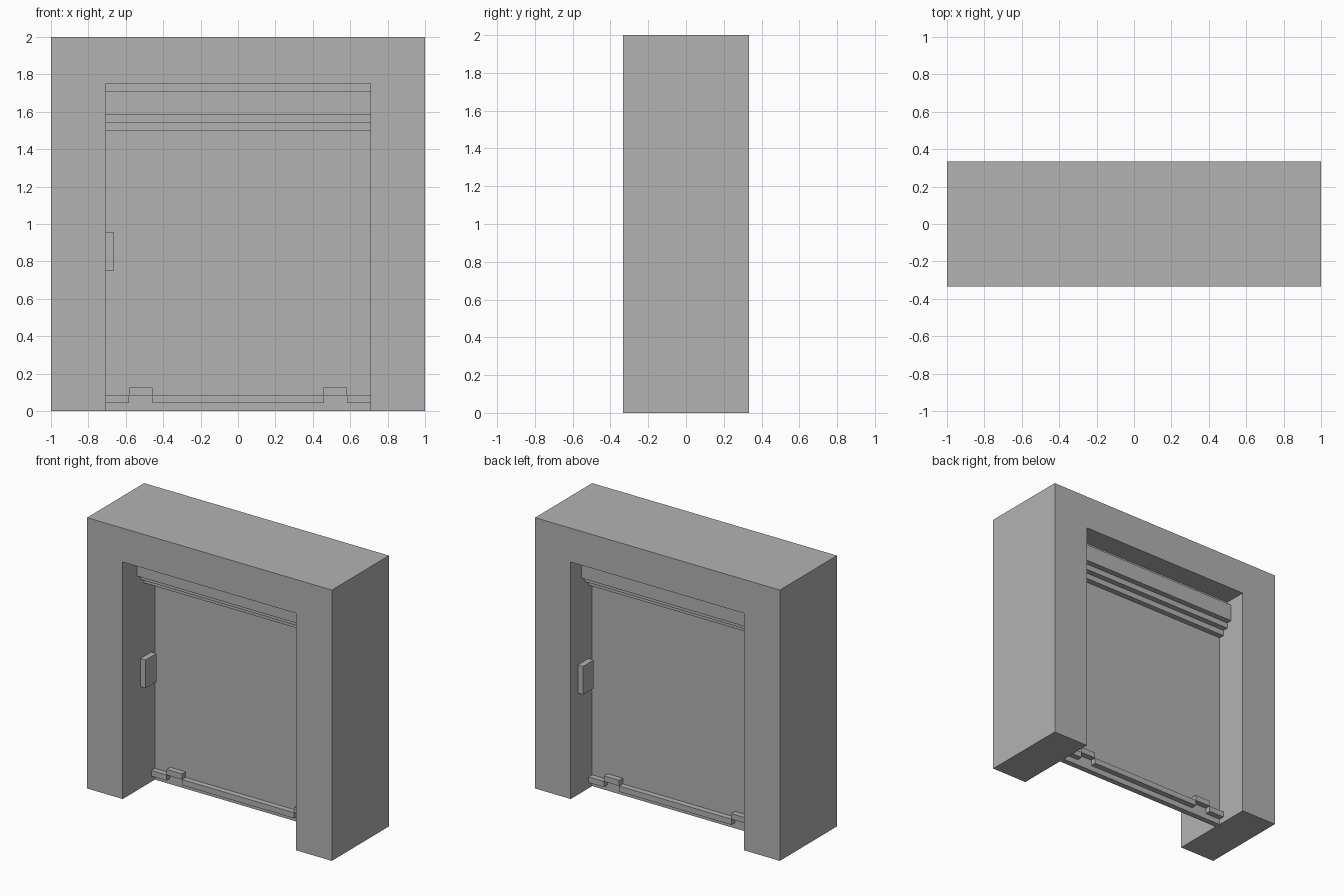
import bpy
import bmesh
from mathutils import Vector

if "Cube" in bpy.data.objects:
    bpy.data.objects.remove(bpy.data.objects["Cube"])

U = 1 / 24  # grid module shared by all parts

grey = bpy.data.materials.new("plain_grey")
grey.use_nodes = True
COLOUR = (0.45, 0.45, 0.45, 1)
grey.diffuse_color = COLOUR
grey.node_tree.nodes["Principled BSDF"].inputs["Base Color"].default_value = COLOUR


def prism(name, points, start, end, axis):
    """Extrude a closed outline along x (outline in y, z) or y (outline in x, z)."""
    bm = bmesh.new()

    def place(a, b):
        return Vector((start, a, b) if axis == "x" else (a, start, b)) * U

    face = bm.faces.new([bm.verts.new(place(a, b)) for a, b in points])
    out = bmesh.ops.extrude_face_region(bm, geom=[face])
    shift = Vector((end - start, 0, 0) if axis == "x" else (0, end - start, 0)) * U
    moved = [v for v in out["geom"] if isinstance(v, bmesh.types.BMVert)]
    bmesh.ops.translate(bm, verts=moved, vec=shift)
    bmesh.ops.recalc_face_normals(bm, faces=bm.faces)
    mesh = bpy.data.meshes.new(name)
    bm.to_mesh(mesh)
    bm.free()
    mesh.materials.append(grey)
    obj = bpy.data.objects.new(name, mesh)
    bpy.context.collection.objects.link(obj)
    return obj


def box(name, x, y, z):
    outline = [(x[0], z[0]), (x[1], z[0]), (x[1], z[1]), (x[0], z[1])]
    return prism(name, outline, y[0], y[1], "y")


def mirrored(half):
    """Complete a half outline across x = 0."""
    return half + [(-a, b) for a, b in reversed(half)]


W, H = 17, 42  # half width and height of the opening

# Door surround: two posts and a lintel in one piece
prism("door_frame", mirrored([(24, 48), (24, 0), (W, 0), (W, H)]), -8, 8, "y")

# Thin door curtain
box("door_panel", (-W, W), (1, 2), (0, H))

# Stepped housing of the rolled-up shutter
front = [(-3, 42), (-3, 41), (-4, 41), (-4, 38), (-3, 38), (-3, 37), (-2, 37), (-2, 36)]
profile = front + [(1 - y, z) for y, z in reversed(front)]
prism("shutter_housing", profile, -W, W, "x")

# Bottom rail on both faces, stepping up over two grips
rail_top = [(W, 2), (14, 2), (14, 3), (11, 3), (11, 2)]
rail_low = [(x, z - 1) for x, z in rail_top]
top_edge = mirrored(rail_top)
low_edge = mirrored(rail_low)
prism("bottom_rail", top_edge + low_edge[::-1], 0, 3, "y")

# Control boxes, one on each side of the door
box("front_control_box", (-W, -W + 1), (-3, 0), (18, 23))
box("back_control_box", (W - 1, W), (3, 6), (18, 23))
